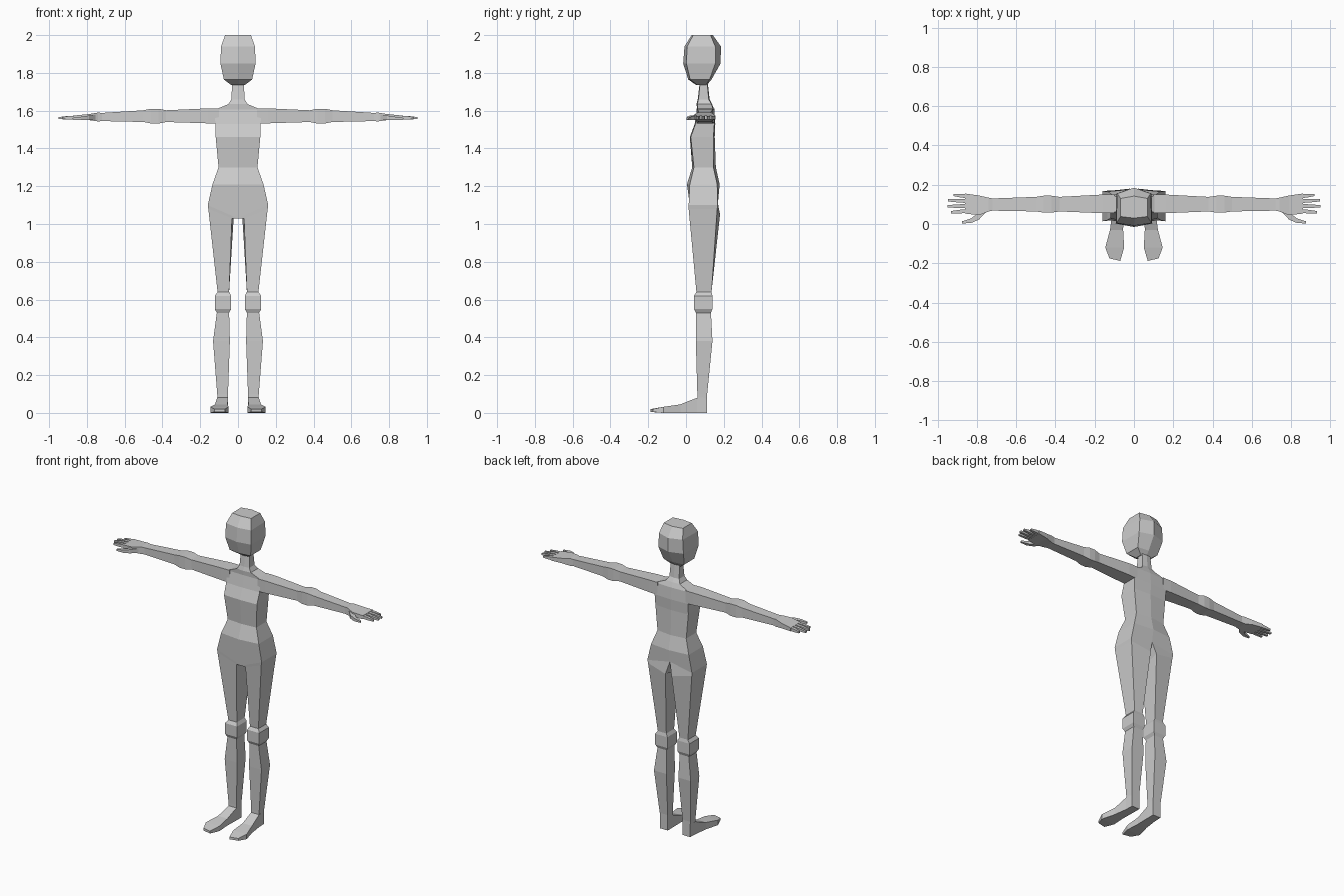
import bpy, bmesh

grey = bpy.data.materials.new("plain grey")
grey.diffuse_color = (0.6, 0.6, 0.6, 1)


def loft(name, rings):
    """Skin a chain of equal-size rings on the +x side, cap it and mirror it."""
    bm = bmesh.new()
    loops = [[bm.verts.new(p) for p in ring] for ring in rings]
    faces = [loops[0], loops[-1]]
    for low, high in zip(loops, loops[1:]):
        n = len(low)
        for i in range(n):
            j = (i + 1) % n
            faces.append([low[i], low[j], high[j], high[i]])
    for f in faces:
        if any(v.co.x > 1e-4 for v in f):     # leave the symmetry plane open
            bm.faces.new(f)
    bmesh.ops.recalc_face_normals(bm, faces=bm.faces)
    mesh = bpy.data.meshes.new(name)
    bm.to_mesh(mesh)
    bm.free()
    mesh.materials.append(grey)
    obj = bpy.data.objects.new(name, mesh)
    bpy.context.collection.objects.link(obj)
    mirror = obj.modifiers.new("mirror", 'MIRROR')
    mirror.use_clip = True
    return obj


def half(z, w, fc, f, b, bc, wb=None):
    """Half ring: front centre, front corner, back corner, back centre."""
    return [(0, fc, z), (w, f, z), (wb or w, b, z), (0, bc, z)]


def leg_ring(z, x0, x1, y0, y1):
    return [(x0, y0, z), (x1, y0, z), (x1, y1, z), (x0, y1, z)]


def x_ring(x, y0, y1, z0, z1):
    return [(x, y0, z0), (x, y1, z0), (x, y1, z1), (x, y0, z1)]


def y_ring(y, x0, x1, z0, z1):
    return [(x0, y, z0), (x1, y, z0), (x1, y, z1), (x0, y, z1)]


# legs, torso and neck as one continuous skin
loft("body", [
    leg_ring(0.07, 0.053, 0.108, 0.06, 0.112),
    leg_ring(0.10, 0.053, 0.11, 0.06, 0.112),
    leg_ring(0.38, 0.043, 0.132, 0.052, 0.14),
    leg_ring(0.53, 0.047, 0.112, 0.052, 0.132),
    leg_ring(0.55, 0.036, 0.123, 0.042, 0.14),
    leg_ring(0.62, 0.036, 0.123, 0.042, 0.14),
    leg_ring(0.64, 0.047, 0.108, 0.055, 0.135),
    [(0.032, 0.03, 1.03), (0.157, 0.014, 1.08), (0.157, 0.165, 1.08), (0.022, 0.18, 1.05)],
    [(0, 0.03, 1.03), (0.16, 0.014, 1.10), (0.16, 0.168, 1.10), (0, 0.165, 1.13)],
    half(1.21, 0.135, 0.005, 0.02, 0.165, 0.178),
    half(1.30, 0.103, 0.033, 0.042, 0.145, 0.158),
    half(1.46, 0.118, 0.02, 0.025, 0.145, 0.152),
    half(1.53, 0.12, 0.046, 0.05, 0.15, 0.155),
    half(1.605, 0.122, 0.06, 0.062, 0.145, 0.15),
    half(1.635, 0.05, 0.055, 0.06, 0.135, 0.138),
    half(1.66, 0.035, 0.062, 0.066, 0.12, 0.125),
    half(1.77, 0.03, 0.075, 0.077, 0.11, 0.113),
])

# head, ridged along the centre line
loft("head", [
    half(1.735, 0.035, 0.055, 0.06, 0.105, 0.11),
    half(1.765, 0.075, 0.012, 0.022, 0.125, 0.135),
    half(1.85, 0.093, -0.015, 0.002, 0.155, 0.183, 0.09),
    half(1.94, 0.09, -0.008, 0.006, 0.155, 0.185, 0.085),
    half(2.0, 0.068, 0.03, 0.038, 0.13, 0.142),
])

# feet
loft("feet", [
    y_ring(0.112, 0.053, 0.108, 0, 0.085),
    y_ring(0.058, 0.053, 0.11, 0, 0.08),
    y_ring(-0.03, 0.055, 0.122, 0, 0.045),
    y_ring(-0.12, 0.05, 0.146, 0, 0.032),
    [(0.07, -0.188, 0.005), (0.125, -0.175, 0.005), (0.125, -0.175, 0.02), (0.07, -0.188, 0.02)],
])

# arms with swollen elbows, running into the palms
loft("arms", [
    x_ring(0.10, 0.055, 0.15, 1.53, 1.612),
    x_ring(0.16, 0.055, 0.15, 1.533, 1.612),
    x_ring(0.38, 0.064, 0.138, 1.54, 1.602),
    x_ring(0.42, 0.058, 0.144, 1.532, 1.61),
    x_ring(0.46, 0.058, 0.144, 1.532, 1.61),
    x_ring(0.50, 0.064, 0.138, 1.54, 1.602),
    x_ring(0.72, 0.068, 0.13, 1.545, 1.588),
    x_ring(0.74, 0.064, 0.134, 1.543, 1.59),
    x_ring(0.79, 0.045, 0.145, 1.55, 1.582),
    x_ring(0.86, 0.053, 0.155, 1.553, 1.575),
])

# fingers: root y, tip y, tip x
for name, ya, yb, tip in (("index", 0.066, 0.06, 0.932), ("middle", 0.092, 0.09, 0.95),
                          ("ring", 0.117, 0.121, 0.948), ("little", 0.141, 0.148, 0.918)):
    loft(name + "_fingers", [
        x_ring(0.85, ya - 0.010, ya + 0.010, 1.554, 1.574),
        x_ring((0.85 + tip) / 2, (ya + yb) / 2 - 0.009, (ya + yb) / 2 + 0.009, 1.554, 1.572),
        x_ring(tip, yb - 0.006, yb + 0.006, 1.555, 1.566),
    ])

# thumbs, curving forward from the wrist
loft("thumbs", [
    x_ring(0.75, 0.064, 0.10, 1.552, 1.578),
    x_ring(0.79, 0.022, 0.06, 1.550, 1.574),
    x_ring(0.83, 0.005, 0.028, 1.550, 1.568),
    x_ring(0.875, 0.003, 0.014, 1.552, 1.562),
])
